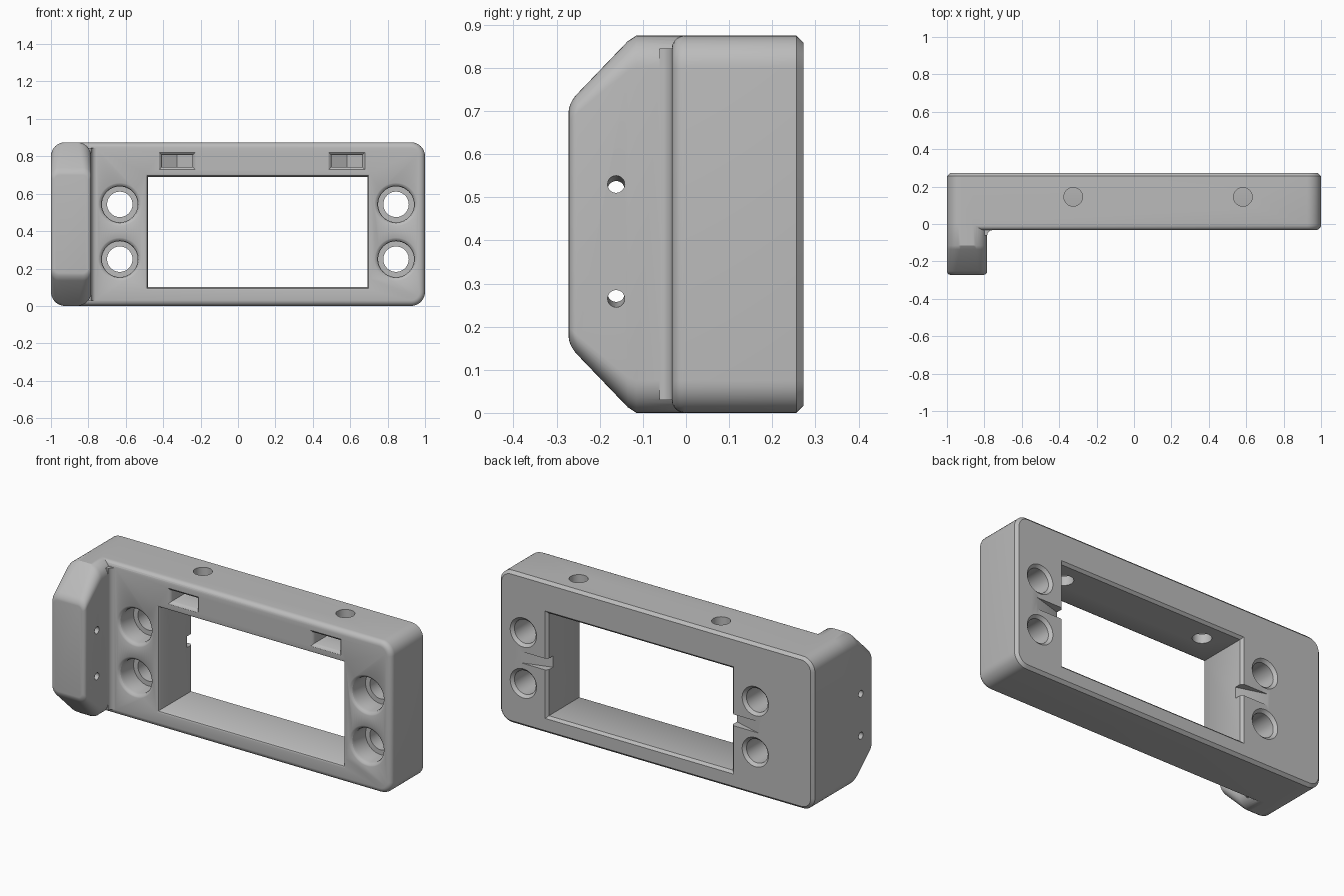
import bpy, bmesh
from math import sin, cos, pi, radians

if "Cube" in bpy.data.objects:
    bpy.data.objects.remove(bpy.data.objects["Cube"])

grey = bpy.data.materials.new("light grey plastic")
grey.use_nodes = True
grey.diffuse_color = (0.5, 0.5, 0.5, 1)
grey.node_tree.nodes["Principled BSDF"].inputs["Base Color"].default_value = (0.5, 0.5, 0.5, 1)

PLACE = {"x": lambda t, a, b: (t, a, b),
         "y": lambda t, a, b: (a, t, b),
         "z": lambda t, a, b: (a, b, t)}


def loft(name, axis, sections):
    """Skin matching 2D loops placed along an axis, capped at both ends."""
    bm = bmesh.new()
    rings = [[bm.verts.new(PLACE[axis](t, a, b)) for a, b in loop] for t, loop in sections]
    for low, high in zip(rings, rings[1:]):
        for i in range(len(low)):
            j = (i + 1) % len(low)
            bm.faces.new((low[i], low[j], high[j], high[i]))
    bm.faces.new(rings[0])
    bm.faces.new(rings[-1])
    bmesh.ops.recalc_face_normals(bm, faces=bm.faces)
    mesh = bpy.data.meshes.new(name)
    bm.to_mesh(mesh)
    bm.free()
    mesh.materials.append(grey)
    obj = bpy.data.objects.new(name, mesh)
    bpy.context.collection.objects.link(obj)
    return obj


def circle(a, b, r, n=40):
    return [(a + r * cos(2 * pi * i / n), b + r * sin(2 * pi * i / n)) for i in range(n)]


def rounded(a0, a1, b0, b1, r, n=8):
    loop = []
    corners = ((a1 - r, b1 - r), (a0 + r, b1 - r), (a0 + r, b0 + r), (a1 - r, b0 + r))
    for k, (ca, cb) in enumerate(corners):
        for i in range(n + 1):
            t = pi / 2 * (k + i / n)
            loop.append((ca + r * cos(t), cb + r * sin(t)))
    return loop


def box(a0, a1, b0, b1, grow=0):
    a0, a1, b0, b1 = a0 - grow, a1 + grow, b0 - grow, b1 + grow
    return [(a0, b0), (a1, b0), (a1, b1), (a0, b1)]


def arc_steps(r, n=5):
    """Pairs of depth and inset for a quarter-round edge."""
    return [(r * (1 - cos(pi / 2 * i / n)), r * (1 - sin(pi / 2 * i / n))) for i in range(n + 1)]


def combine(obj, other, operation):
    mod = obj.modifiers.new(operation.lower(), "BOOLEAN")
    mod.object = other
    mod.operation = operation
    mod.solver = "EXACT"
    bpy.context.view_layer.objects.active = obj
    bpy.ops.object.modifier_apply(modifier=mod.name)
    bpy.data.objects.remove(other)


TOP, FRONT, BACK = 0.875, -0.033, 0.272


def plate_loop(inset):
    return rounded(-1 + inset, 1 - inset, inset, TOP - inset, 0.075 - inset)


# Main plate: rounded front rim, chamfered back rim
sections = [(FRONT + d, plate_loop(i)) for d, i in arc_steps(0.03)]
sections += [(BACK - 0.016, plate_loop(0)), (BACK, plate_loop(0.016))]
frame = loft("mounting_frame", "y", sections)

# Side flange with sloped ends and a rounded nose
X0, X1 = -1, -0.785
nose = [(-0.272 + d, rounded(X0 + i, X1 - i, 0.155 - d + i, 0.72 + d - i, 0.045 - i))
        for d, i in arc_steps(0.02)]
nose += [(-0.135, rounded(X0, X1, 0.013, TOP - 0.013, 0.07)),
         (-0.115, rounded(X0, X1, 0, TOP, 0.075)),
         (0.15, rounded(X0, X1, 0, TOP, 0.075))]
combine(frame, loft("side_flange", "y", nose), "UNION")

# Concave fillet between flange and plate
R = 0.028
curve = [(X1 + R - R * cos(t * pi / 12), FRONT - R + R * sin(t * pi / 12)) for t in range(7)]
fillet = curve + [(X1 + R, 0.02), (X1 - 0.03, 0.02), (X1 - 0.03, FRONT - R)]
combine(frame, loft("fillet", "z", [(0.03, fillet), (TOP - 0.03, fillet)]), "UNION")

cutters = []

# Central window, eased at front and back
window = (-0.48, 0.692, 0.10, 0.69)
steps = [(-0.2, box(*window, 0.015))]
steps += [(FRONT + d, box(*window, 0.015 - i))
          for i, d in ((0, 0), (0.009, 0.004), (0.015, 0.015))]
steps += [(BACK - 0.014, box(*window)), (BACK, box(*window, 0.014)), (0.4, box(*window, 0.014))]
cutters.append(loft("window_cutter", "y", steps))

# Counterbored screw holes
bore = [(-0.2, 0.115), (FRONT, 0.115), (FRONT + 0.003, 0.108), (FRONT + 0.01, 0.1),
        (FRONT + 0.022, 0.096), (0.09, 0.096), (0.09, 0.068),
        (BACK - 0.016, 0.068), (BACK, 0.084), (0.4, 0.084)]
for x in (-0.632, 0.845):
    for z in (0.25, 0.543):
        cutters.append(loft("bore_cutter", "y", [(y, circle(x, z, r)) for y, r in bore]))

# Nut pockets with a pointed end, and the vertical bolt holes through them
for x in (-0.325, 0.582):
    outline = [(x - 0.082, -0.1), (x + 0.082, -0.1), (x + 0.082, 0.192),
               (x, 0.238), (x - 0.082, 0.192)]
    cutters.append(loft("nut_cutter", "z", [(0.744, outline), (0.806, outline)]))
    mouth = (x - 0.082, x + 0.082, 0.744, 0.806)
    cutters.append(loft("mouth_cutter", "y", [
        (-0.1, box(*mouth, 0.015)), (FRONT, box(*mouth, 0.015)),
        (FRONT + 0.006, box(*mouth, 0.006)), (FRONT + 0.018, box(*mouth))]))
    bolt = circle(x, 0.145, 0.05)
    cutters.append(loft("bolt_cutter", "z", [(0.6, bolt), (1, bolt)]))

# Ramped slots in the back, running out from the window sides
for edge, way in ((-0.48, -1), (0.692, 1)):
    ramp = [(edge - 0.05 * way, 0.32), (edge - 0.05 * way, BACK - 0.065),
            (edge, BACK - 0.05), (edge + 0.17 * way, BACK), (edge + 0.17 * way, 0.32)]
    cutters.append(loft("slot_cutter", "z", [(0.365, ramp), (0.43, ramp)]))

# Small slanted holes through the flange
for outer, inner in ((0.512, 0.535), (0.283, 0.26)):
    cutters.append(loft("pin_cutter", "x", [(-1.1, circle(-0.162, outer, 0.02, 20)),
                                            (-0.7, circle(-0.162, inner, 0.02, 20))]))

for cutter in cutters:
    combine(frame, cutter, "DIFFERENCE")

# Smooth the rounded edges, keep corners crisp
bpy.ops.object.select_all(action="DESELECT")
frame.select_set(True)
bpy.context.view_layer.objects.active = frame
bpy.ops.object.shade_smooth_by_angle(angle=radians(30))
